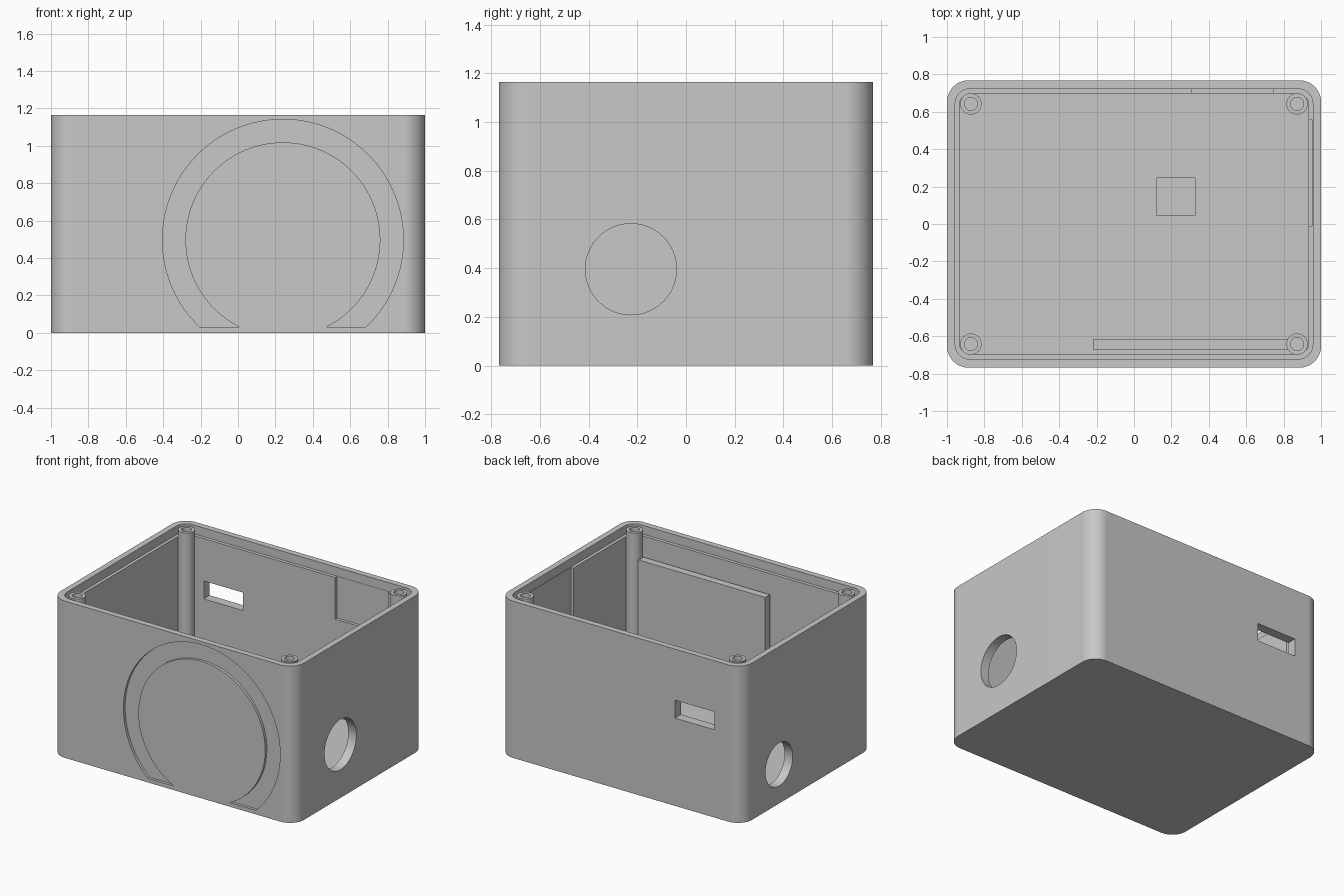
import bpy, bmesh
from math import sin, cos, asin, pi, radians

if "Cube" in bpy.data.objects:
    bpy.data.objects.remove(bpy.data.objects["Cube"])

grey = bpy.data.materials.new("Plain grey")
grey.use_nodes = True
colour = (0.58, 0.58, 0.58, 1)
grey.diffuse_color = colour
grey.node_tree.nodes["Principled BSDF"].inputs["Base Color"].default_value = colour


def arc(cx, cy, r, start, end, n):
    return [(cx + r * cos(start + (end - start) * i / n),
             cy + r * sin(start + (end - start) * i / n)) for i in range(n + 1)]


def circle(cx, cy, r, n=64):
    return arc(cx, cy, r, 0, 2 * pi, n)[:-1]


def rect(x0, x1, y0, y1):
    return [(x0, y0), (x1, y0), (x1, y1), (x0, y1)]


def rounded(hx, hy, r):
    pts = []
    for k, (sx, sy) in enumerate([(1, 1), (-1, 1), (-1, -1), (1, -1)]):
        pts += arc(sx * (hx - r), sy * (hy - r), r, k * pi / 2, (k + 1) * pi / 2, 12)
    return pts


def prism(name, pts, axis, lo, hi):
    """Extrude a flat profile along x, y or z between lo and hi."""
    place = {"x": lambda p, d: (d, p[0], p[1]),
             "y": lambda p, d: (p[0], d, p[1]),
             "z": lambda p, d: (p[0], p[1], d)}[axis]
    bm = bmesh.new()
    a = [bm.verts.new(place(p, lo)) for p in pts]
    b = [bm.verts.new(place(p, hi)) for p in pts]
    bm.faces.new(a)
    bm.faces.new(b)
    for i in range(len(pts)):
        j = (i + 1) % len(pts)
        bm.faces.new((a[i], a[j], b[j], b[i]))
    bmesh.ops.recalc_face_normals(bm, faces=bm.faces)
    mesh = bpy.data.meshes.new(name)
    bm.to_mesh(mesh)
    bm.free()
    mesh.materials.append(grey)
    ob = bpy.data.objects.new(name, mesh)
    bpy.context.collection.objects.link(ob)
    return ob


def activate(ob):
    bpy.ops.object.select_all(action="DESELECT")
    ob.select_set(True)
    bpy.context.view_layer.objects.active = ob


def cut(ob, pts, axis, lo, hi):
    cutter = prism("cutter", pts, axis, lo, hi)
    cutter.hide_render = True
    mod = ob.modifiers.new("cut", "BOOLEAN")
    mod.operation = "DIFFERENCE"
    mod.solver = "EXACT"
    mod.object = cutter
    activate(ob)
    bpy.ops.object.modifier_apply(modifier=mod.name)
    bpy.data.objects.remove(cutter)


def smooth(ob):
    """Round faces shade smoothly while large flat faces stay even."""
    activate(ob)
    bpy.ops.object.shade_smooth_by_angle(angle=radians(30))
    mod = ob.modifiers.new("even flats", "WEIGHTED_NORMAL")
    mod.keep_sharp = True


HX, HY, H = 1.0, 0.768, 1.165
FLOOR, LEDGE = 0.065, 1.10

# Open box with a stepped rim for a lid
box = prism("enclosure", rounded(HX, HY, 0.115), "z", 0, H)
cut(box, rounded(0.933, 0.698, 0.06), "z", FLOOR, H + 0.1)
cut(box, rounded(0.956, 0.723, 0.08), "z", LEDGE, H + 0.1)

# Round openings in the side walls and slot in the back wall
cut(box, circle(-0.226, 0.396, 0.187), "x", 0.8, 1.1)
cut(box, circle(0.335, 0.29, 0.16), "x", -1.1, -0.8)
cut(box, rect(-0.77, -0.447, 0.652, 0.785), "y", 0.6, 0.9)

# Shallow pockets inside the back and left walls and in the floor
cut(box, rect(0.31, 0.745, 0.79, LEDGE + 0.02), "y", 0.6, 0.721)
cut(box, rect(-0.01, 0.56, 0.55, LEDGE + 0.02), "x", 0.8, 0.953)
cut(box, rect(0.12, 0.325, 0.046, 0.246), "z", 0.04, 0.2)

# Open ring groove on the front, cut off level near the bottom
cx, cz, r_out, r_in, base = 0.24, 0.497, 0.644, 0.521, 0.03
t_out, t_in = asin((base - cz) / r_out), asin((base - cz) / r_in)
ring = arc(cx, cz, r_out, t_out, pi - t_out, 96) + arc(cx, cz, r_in, pi - t_in, t_in, 96)
cut(box, ring, "y", -0.9, -HY + 0.02)
smooth(box)

# Screw posts in the four corners
for side, sx in (("left", 1), ("right", -1)):
    for end, sy in (("front", -1), ("back", 1)):
        x, y = sx * 0.872, sy * 0.642
        post = prism(f"{end}_{side}_screw_post", circle(x, y, 0.057, 40), "z", FLOOR - 0.01, H - 0.003)
        cut(post, circle(x, y, 0.035, 32), "z", 0.75, H + 0.1)
        smooth(post)

# Upright plate standing just behind the front wall
prism("inner_plate", rect(-0.22, 0.83, -0.67, -0.614), "z", FLOOR - 0.01, 0.96)
